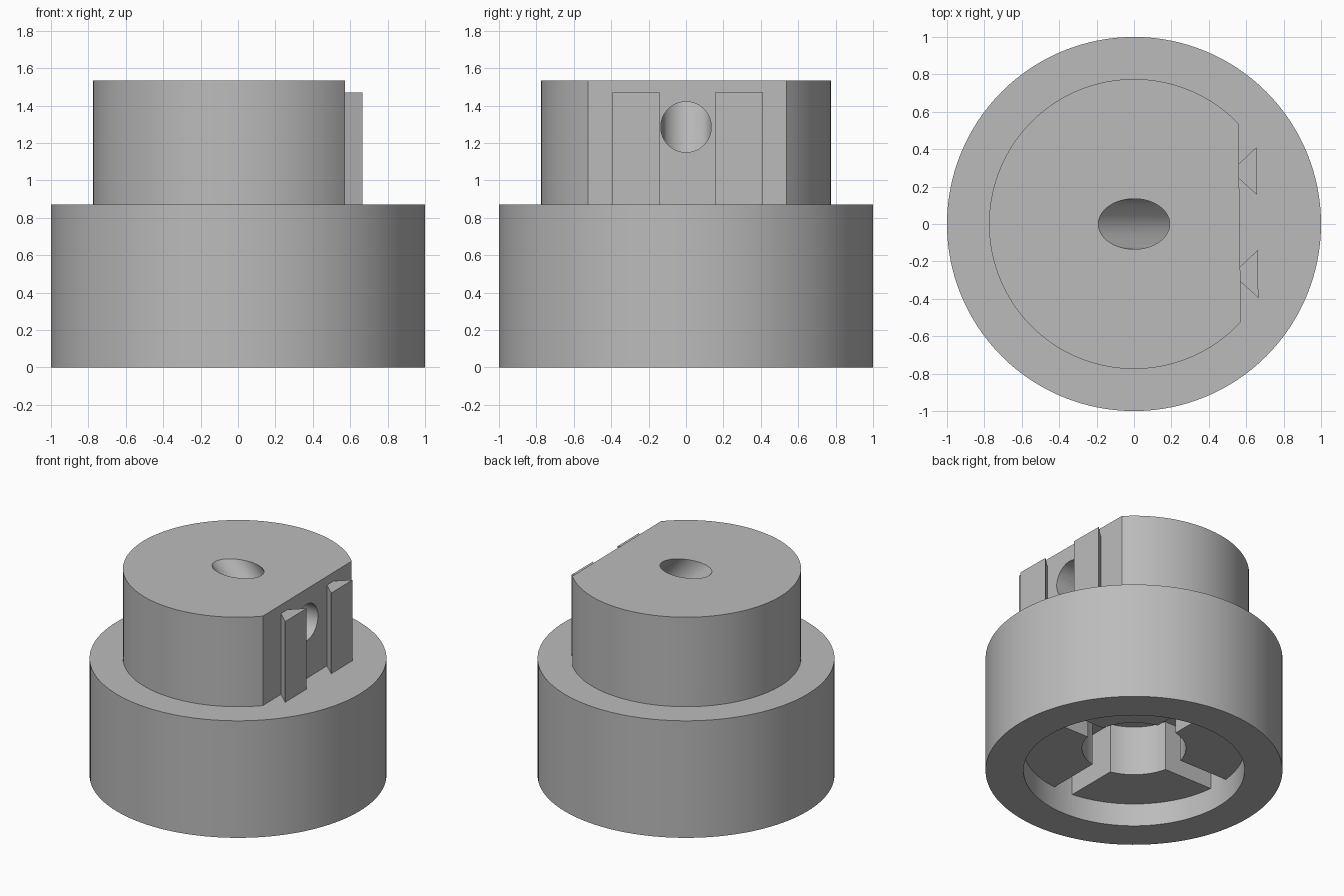
import bpy, bmesh
from math import sin, cos, pi, asin, acos, radians, sqrt, tan

SEG = 128
TILT = radians(0.7)          # slight turn of the flat side
FLAT = 0.565                 # distance of the flat from the axis

cube = bpy.data.objects.get("Cube")
if cube:
    bpy.data.objects.remove(cube, do_unlink=True)

grey = bpy.data.materials.new("plain grey")
grey.use_nodes = True
grey.diffuse_color = (0.5, 0.5, 0.5, 1)
grey.node_tree.nodes["Principled BSDF"].inputs["Base Color"].default_value = (0.5, 0.5, 0.5, 1)


def loft(name, rings):
    """Closed solid through rings with equal point counts."""
    bm = bmesh.new()
    loops = [[bm.verts.new(p) for p in ring] for ring in rings]
    n = len(loops[0])
    for a, b in zip(loops, loops[1:]):
        for i in range(n):
            j = (i + 1) % n
            bm.faces.new((a[i], a[j], b[j], b[i]))
    bm.faces.new(loops[0])
    bm.faces.new(loops[-1])
    bmesh.ops.recalc_face_normals(bm, faces=bm.faces)
    mesh = bpy.data.meshes.new(name)
    bm.to_mesh(mesh)
    bm.free()
    mesh.materials.append(grey)
    obj = bpy.data.objects.new(name, mesh)
    bpy.context.collection.objects.link(obj)
    return obj


def prism(name, outline, z0, z1):
    return loft(name, [[(x, y, z) for x, y in outline] for z in (z0, z1)])


def arc(r, a0, a1, n):
    return [(r * cos(a0 + (a1 - a0) * i / n), r * sin(a0 + (a1 - a0) * i / n))
            for i in range(n + 1)]


def circle(r):
    return arc(r, 0, 2 * pi, SEG)[:-1]


def combine(target, other, operation):
    mod = target.modifiers.new("combine", "BOOLEAN")
    mod.operation = operation
    mod.solver = "EXACT"
    mod.object = other
    bpy.context.view_layer.objects.active = target
    bpy.ops.object.modifier_apply(modifier=mod.name)
    bpy.data.objects.remove(other, do_unlink=True)


def smooth(obj):
    bpy.ops.object.select_all(action="DESELECT")
    obj.select_set(True)
    bpy.context.view_layer.objects.active = obj
    bpy.ops.object.shade_smooth_by_angle(angle=radians(25))


# Wide base with a neck that is flat on one side
body = prism("body", circle(1), 0, 0.87)
half = acos(FLAT / 0.775)
neck = prism("neck", arc(0.775, half + TILT, 2 * pi - half + TILT, SEG), 0.7, 1.535)
combine(body, neck, "UNION")

# Underside recess, centre bore and crossed slots
combine(body, prism("recess", circle(0.745), -0.1, 0.17), "DIFFERENCE")
combine(body, prism("bore", circle(0.35), 0.1, 0.54), "DIFFERENCE")
a = asin(0.078 / 0.745)
for turn in (0, pi / 2):
    ends = arc(0.745, turn - a, turn + a, 4) + arc(0.745, turn + pi - a, turn + pi + a, 4)
    combine(body, prism("slot", ends, 0.1, 0.54), "DIFFERENCE")

# Bent passage from the flat side up to the top
R, BEND_X, MID_Z, END_Z = 0.135, 0.25, 1.285, 1.7
side, mitre, top = [], [], []
for c, s in circle(R):
    side.append((0.9, c, MID_Z + s))
    mitre.append((BEND_X + s * tan(pi / 8), c, MID_Z + s))
    top.append((BEND_X - (END_Z - MID_Z) + s * sqrt(2), c, END_Z))
combine(body, loft("passage", [side, mitre, top]), "DIFFERENCE")
smooth(body)

# Two dovetail rails on the flat side
for name, y in (("rail_left", 0.275), ("rail_right", -0.275)):
    section = [(FLAT - 0.01, y - 0.04), (FLAT, y - 0.04), (0.66, y - 0.128),
               (0.66, y + 0.128), (FLAT, y + 0.04), (FLAT - 0.01, y + 0.04)]
    rail = prism(name, section, 0.87, 1.47)
    rail.rotation_euler.z = TILT
